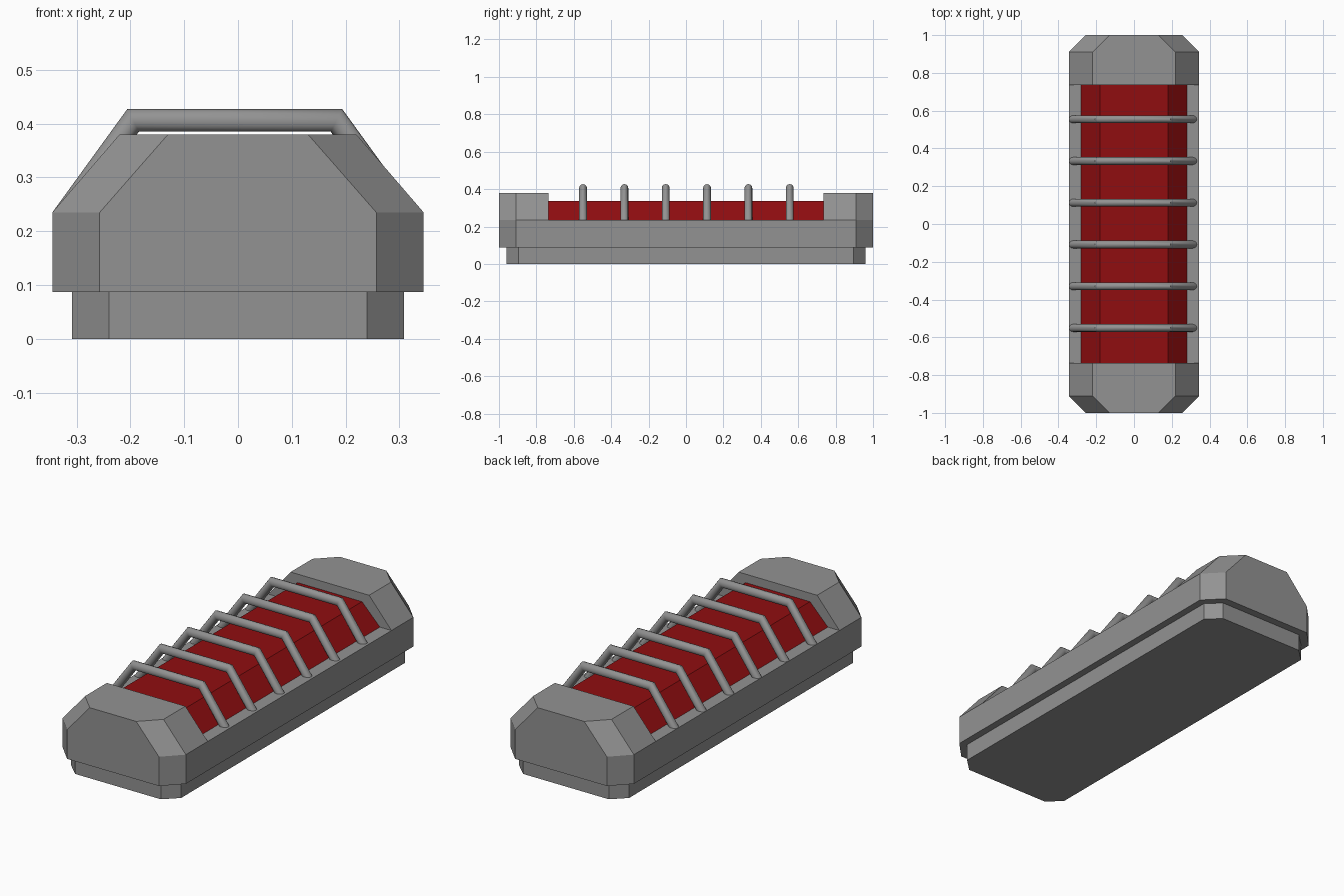
import bpy, math
from mathutils import Vector

if "Cube" in bpy.data.objects:
    bpy.data.objects.remove(bpy.data.objects["Cube"])


def material(name, color):
    mat = bpy.data.materials.new(name)
    mat.use_nodes = True
    mat.diffuse_color = color
    mat.node_tree.nodes["Principled BSDF"].inputs["Base Color"].default_value = color
    return mat


grey = material("grey metal", (0.29, 0.29, 0.29, 1))
red = material("red lens", (0.28, 0.004, 0.005, 1))


def add_mesh(name, verts, faces, mat):
    mesh = bpy.data.meshes.new(name)
    mesh.from_pydata(verts, [], faces)
    mesh.materials.append(mat)
    obj = bpy.data.objects.new(name, mesh)
    bpy.context.collection.objects.link(obj)
    return obj


def loft(name, rings, mat):
    """Skin a list of equal closed rings and cap both ends."""
    n = len(rings[0])
    verts = [v for ring in rings for v in ring]
    faces = [(k * n + i, k * n + (i + 1) % n, (k + 1) * n + (i + 1) % n, (k + 1) * n + i)
             for k in range(len(rings) - 1) for i in range(n)]
    faces += [tuple(reversed(range(n))), tuple(range(len(verts) - n, len(verts)))]
    return add_mesh(name, verts, faces, mat)


def slab(name, low, z0, high, z1, mat):
    return loft(name, [[(x, y, z0) for x, y in low], [(x, y, z1) for x, y in high]], mat)


def octagon(x, y, cx, cy):
    """Rectangle outline with cut corners, counter-clockwise."""
    return [(x, -cy), (x, cy), (cx, y), (-cx, y), (-x, cy), (-x, -cy), (-cx, -y), (cx, -y)]


def cap_outline(x, cx, s):
    pts = [(x, 0.735), (x, 0.91), (cx, 1), (-cx, 1), (-x, 0.91), (-x, 0.735)]
    return [(s * px, s * py) for px, py in pts]


def box(x, y):
    return [(x, -y), (x, y), (-x, y), (-x, -y)]


# Housing: recessed plinth and wider body
DECK = 0.235
plinth = octagon(0.308, 0.96, 0.24, 0.895)
slab("plinth", plinth, 0, plinth, 0.087, grey)
body = octagon(0.345, 1, 0.257, 0.91)
slab("body", body, 0.087, body, DECK, grey)

# Chamfered end caps
for s, name in ((-1, "front_end_cap"), (1, "back_end_cap")):
    slab(name, cap_outline(0.345, 0.257, s), DECK, cap_outline(0.22, 0.13, s), 0.38, grey)

# Tapered lens between the caps
slab("lens", box(0.28, 0.735), DECK, box(0.18, 0.735), 0.337, red)

# Guard bars: mitred tube, cut flat at the deck
RADIUS, SIDES = 0.021, 12
stations = [(-0.319, DECK, -1.235, 0), (-0.195, 0.406, -0.51, 1),
            (0.183, 0.406, 0.51, 1), (0.307, DECK, 1.235, 0)]
for i in range(6):
    y = 0.002 + 0.221 * (i - 2.5)
    rings = []
    for x, z, mx, mz in stations:
        ring = []
        for k in range(SIDES):
            a = math.tau * k / SIDES
            out = RADIUS * math.sin(a)
            ring.append(Vector((x + mx * out, y + RADIUS * math.cos(a), z + mz * out)))
        rings.append(ring)
    bar = loft(f"guard_bar_{i + 1}", rings, grey)
    bpy.ops.object.select_all(action="DESELECT")
    bar.select_set(True)
    bpy.context.view_layer.objects.active = bar
    bpy.ops.object.shade_smooth_by_angle(angle=math.radians(40))

# Make every face point outward
import bmesh
for obj in bpy.context.collection.objects:
    if obj.type == "MESH":
        bm = bmesh.new()
        bm.from_mesh(obj.data)
        bmesh.ops.recalc_face_normals(bm, faces=bm.faces)
        bm.to_mesh(obj.data)
        bm.free()
